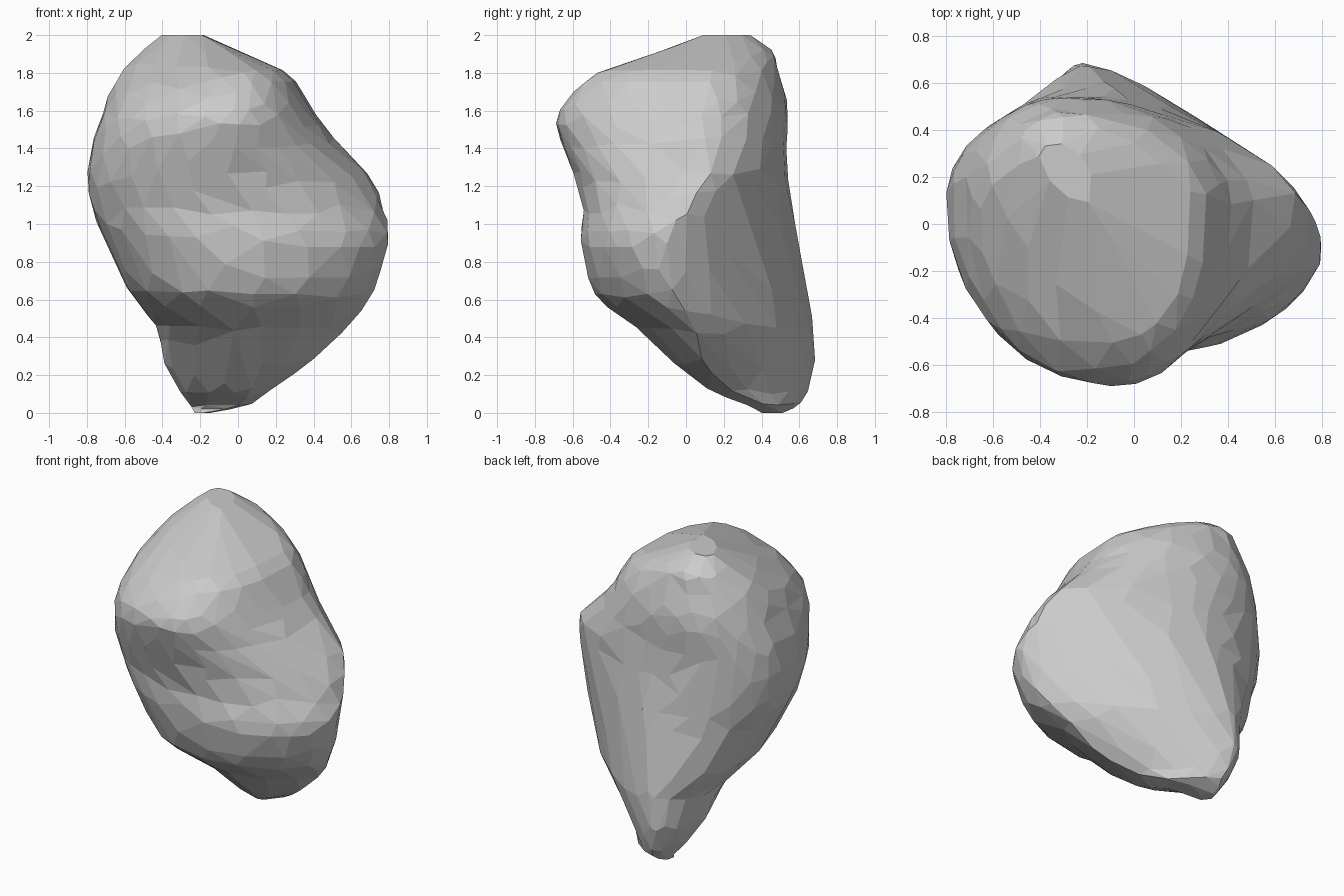
import bpy, bmesh, math

if "Cube" in bpy.data.objects:
    bpy.data.objects.remove(bpy.data.objects["Cube"])

# Horizontal sections of the rock, bottom to top:
# z, left x, its y, right x, its y, front y, its x, back y, its x
SECTIONS = [
    (0.00, -.23, .46, -.15, .45, .40, -.18, .51, -.20),
    (0.04, -.25, .48, .05, .42, .33, .00, .59, -.18),
    (0.12, -.31, .43, .17, .25, .13, .06, .645, -.20),
    (0.27, -.39, .35, .38, .10, -.07, .12, .68, -.22),
    (0.45, -.43, .28, .57, .04, -.26, .10, .675, -.20),
    (0.63, -.57, .20, .71, -.07, -.48, .10, .645, -.18),
    (0.90, -.70, .12, .795, -.11, -.555, .08, .595, -.12),
    (1.07, -.77, .10, .775, -.02, -.545, .00, .57, -.12),
    (1.25, -.795, .10, .70, .10, -.59, -.08, .54, -.15),
    (1.42, -.775, .12, .54, .10, -.655, -.10, .53, -.20),
    (1.55, -.73, .12, .43, .08, -.685, -.06, .54, -.25),
    (1.67, -.69, .12, .36, .08, -.62, -.04, .53, -.28),
    (1.80, -.62, .17, .26, .06, -.47, .00, .49, -.28),
    (1.91, -.51, .24, .02, .12, -.16, -.10, .46, -.30),
    (2.00, -.40, .29, -.18, .16, .09, -.20, .34, -.34),
]
# Roundness of the four quarters by height, from right-back round to front-right
ROUNDNESS = [
    (0.30, 1.40, 1.8, 1.5, 1.30),
    (0.63, 1.45, 2.0, 2.2, 1.75),
    (1.20, 1.42, 2.1, 2.3, 1.90),
    (1.55, 1.90, 2.1, 2.2, 1.95),
    (1.80, 2.10, 2.0, 1.7, 2.20),
]
STEPS = 8          # points per quarter
BETWEEN = 3        # rings per section


def spline(rows):
    """Smooth rings through the sections."""
    rings = []
    padded = [rows[0]] + rows + [rows[-1]]
    for a, b, c, d in zip(padded, padded[1:], padded[2:], padded[3:]):
        for s in range(BETWEEN):
            t = s / BETWEEN
            rings.append(tuple(
                q + t / 2 * (r - p + t * (2 * p - 5 * q + 4 * r - w + t * (3 * (q - r) + w - p)))
                for p, q, r, w in zip(a, b, c, d)))
    return rings + [rows[-1]]


def roundness(z):
    if z <= ROUNDNESS[0][0]:
        return ROUNDNESS[0][1:]
    for a, b in zip(ROUNDNESS, ROUNDNESS[1:]):
        if z <= b[0]:
            t = (z - a[0]) / (b[0] - a[0])
            return [p + t * (q - p) for p, q in zip(a[1:], b[1:])]
    return ROUNDNESS[-1][1:]


def outline(row, shift):
    """Four superellipse quarters through the extreme points of a section."""
    z, xl, yl, xr, yr, yf, xf, yb, xb = row
    quarters = [
        ((xb, yr), (xr - xb, 0), (0, yb - yr)),
        ((xb, yl), (0, yb - yl), (xl - xb, 0)),
        ((xf, yl), (xl - xf, 0), (0, yf - yl)),
        ((xf, yr), (0, yf - yr), (xr - xf, 0)),
    ]
    points = []
    for (c, u, v), n in zip(quarters, roundness(z)):
        for i in range(STEPS):
            t = math.pi / 2 * (i + shift) / STEPS
            a, b = math.cos(t) ** (2 / n), math.sin(t) ** (2 / n)
            points.append((c[0] + a * u[0] + b * v[0], c[1] + a * u[1] + b * v[1], z))
    return points


# Loft the rings into a closed body, every other ring turned half a step
bm = bmesh.new()
rings = [[bm.verts.new(p) for p in outline(row, 0.5 * (k % 2))]
         for k, row in enumerate(spline(SECTIONS))]
count = STEPS * 4
for low, high in zip(rings, rings[1:]):
    for i in range(count):
        j = (i + 1) % count
        bm.faces.new((low[i], low[j], high[j], high[i]))
bm.faces.new(rings[0][::-1])
bm.faces.new(rings[-1])
bmesh.ops.triangulate(bm, faces=bm.faces[:])
bmesh.ops.recalc_face_normals(bm, faces=bm.faces[:])
mesh = bpy.data.meshes.new("rock")
bm.to_mesh(mesh)
bm.free()
rock = bpy.data.objects.new("rock", mesh)
bpy.context.collection.objects.link(rock)

# Reduce to irregular chipped facets
facets = rock.modifiers.new("facets", 'DECIMATE')
facets.ratio = 0.22
flats = rock.modifiers.new("flats", 'DECIMATE')
flats.decimate_type = 'DISSOLVE'
flats.angle_limit = math.radians(5)
